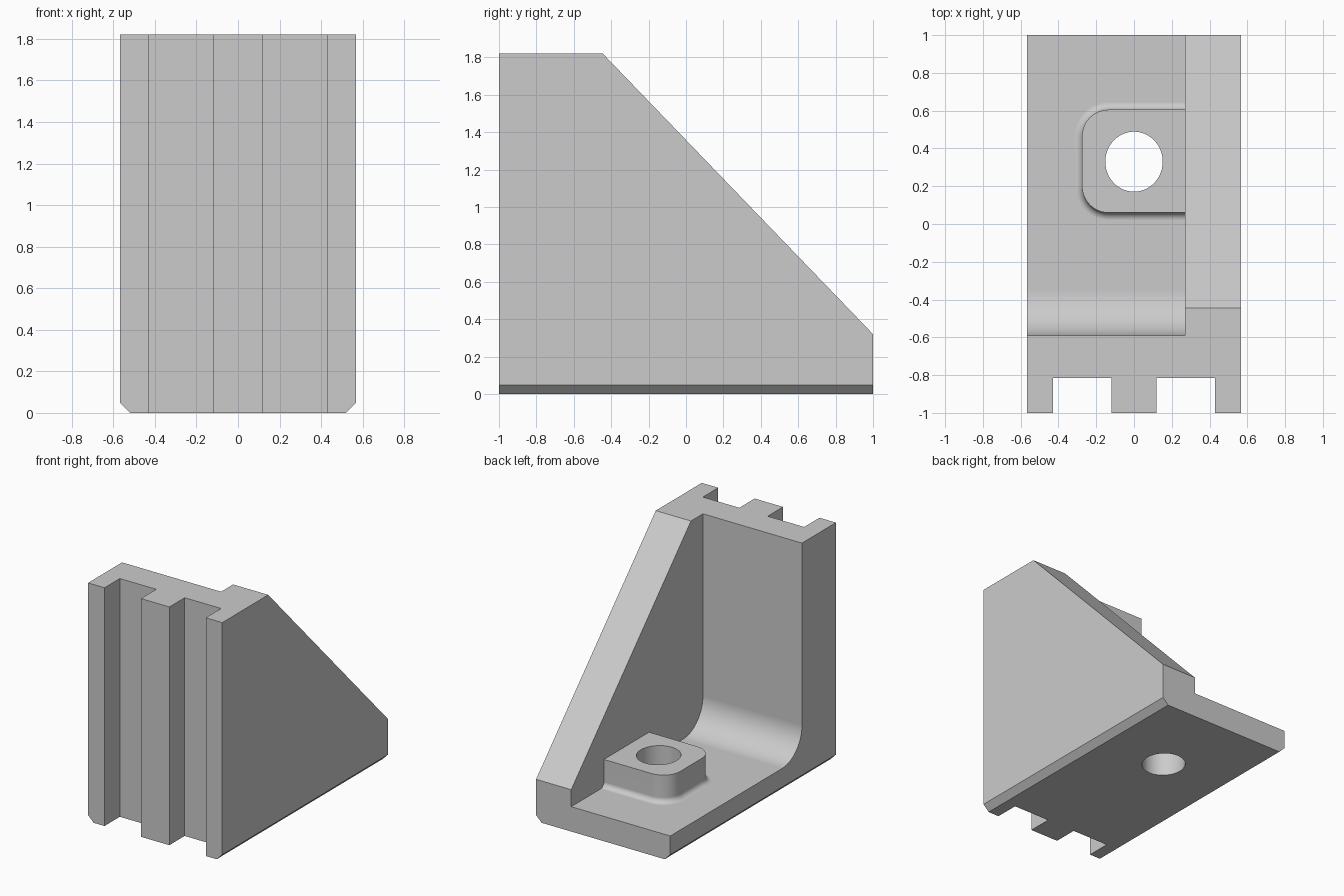
import bpy, bmesh
from math import cos, sin, pi, radians
from mathutils import Matrix

cube = bpy.data.objects.get("Cube")
if cube:
    bpy.data.objects.remove(cube, do_unlink=True)

W, H = 0.567, 1.82          # half width, height
GUSSET_X = 0.27             # inner face of the side gusset
WALL_Y, FLOOR_Z = -0.59, 0.19
FILLET = 0.24

grey = bpy.data.materials.new("plain grey")
grey.use_nodes = True
colour = (0.6, 0.6, 0.6, 1)
grey.diffuse_color = colour
grey.node_tree.nodes["Principled BSDF"].inputs["Base Color"].default_value = colour


def finish(name, bm):
    bmesh.ops.recalc_face_normals(bm, faces=bm.faces)
    mesh = bpy.data.meshes.new(name)
    bm.to_mesh(mesh)
    bm.free()
    mesh.materials.append(grey)
    obj = bpy.data.objects.new(name, mesh)
    bpy.context.collection.objects.link(obj)
    return obj


def loft(bm, rings):
    """Skin a stack of equal-length closed outlines and cap both ends."""
    loops = [[bm.verts.new(p) for p in ring] for ring in rings]
    n = len(loops[0])
    for a, b in zip(loops, loops[1:]):
        for i in range(n):
            j = (i + 1) % n
            bm.faces.new((a[i], a[j], b[j], b[i]))
    bm.faces.new(loops[0])
    bm.faces.new(loops[-1])


def side_prism(profile, x0, x1):
    bm = bmesh.new()
    loft(bm, [[(x, y, z) for y, z in profile] for x in (x0, x1)])
    return bm


def box(name, x0, x1, y0, y1, z0, z1):
    return finish(name, side_prism([(y0, z0), (y1, z0), (y1, z1), (y0, z1)], x0, x1))


def arc(cx, cy, r, a0, a1, steps):
    for i in range(steps + 1):
        a = radians(a0 + (a1 - a0) * i / steps)
        yield cx + r * cos(a), cy + r * sin(a)


def combine(target, other, operation):
    mod = target.modifiers.new(operation.lower(), 'BOOLEAN')
    mod.operation = operation
    mod.solver = 'EXACT'
    mod.object = other
    bpy.context.view_layer.objects.active = target
    bpy.ops.object.modifier_apply(modifier=mod.name)
    bpy.data.objects.remove(other, do_unlink=True)


# Full-width block with the gusset's side outline and chamfered bottom edges
bm = side_prism([(-1, 0), (1, 0), (1, 0.32), (-0.445, H), (-1, H)], -W, W)
bottom = [e for e in bm.edges
          if all(v.co.z < 0.001 for v in e.verts)
          and abs(e.verts[0].co.y - e.verts[1].co.y) > 1]
bmesh.ops.recalc_face_normals(bm, faces=bm.faces)
bmesh.ops.bevel(bm, geom=bottom, offset=0.047, segments=1, affect='EDGES')
bracket = finish("corner_bracket", bm)

# Hollow above the base, leaving wall, base, inner fillet and gusset
hollow = [(WALL_Y, 3), *arc(WALL_Y + FILLET, FLOOR_Z + FILLET, FILLET, 180, 270, 20),
          (2, FLOOR_Z), (2, 3)]
combine(bracket, finish("hollow_cutter", side_prism(hollow, -1, GUSSET_X)), 'DIFFERENCE')

# Two vertical slots in the front
for side in (-1, 1):
    x0, x1 = sorted((side * 0.12, side * 0.428))
    combine(bracket, box("slot_cutter", x0, x1, -2, -0.815, -1, 3), 'DIFFERENCE')


# Boss with rounded corners and a small fillet at its foot
def boss_ring(offset, z):
    r = 0.14 + offset
    pts = [(0.4, 0.605 + offset), *arc(-0.135, 0.465, r, 90, 180, 12),
           *arc(-0.135, 0.2, r, 180, 270, 12), (0.4, 0.06 - offset)]
    return [(x, y, z) for x, y in pts]


FOOT = 0.04
rings = [boss_ring(FOOT, 0.12)]
for i in range(7):
    a = i / 6 * pi / 2
    rings.append(boss_ring(FOOT * (1 - sin(a)), FLOOR_Z + FOOT * (1 - cos(a))))
rings.append(boss_ring(0, 0.40))
bm = bmesh.new()
loft(bm, rings)
combine(bracket, finish("boss", bm), 'UNION')

# Bolt hole through boss and base
bm = bmesh.new()
bmesh.ops.create_cone(bm, cap_ends=True, segments=48, radius1=1, radius2=1, depth=2,
                      matrix=Matrix.Translation((0, 0.33, 0.2)) @ Matrix.Diagonal((0.152, 0.159, 1, 1)))
combine(bracket, finish("hole_cutter", bm), 'DIFFERENCE')

# Smooth fillets, crisp edges
bpy.ops.object.select_all(action='DESELECT')
bracket.select_set(True)
bpy.context.view_layer.objects.active = bracket
bpy.ops.object.shade_smooth_by_angle(angle=radians(30))
weighted = bracket.modifiers.new("even_shading", 'WEIGHTED_NORMAL')
weighted.keep_sharp = True
